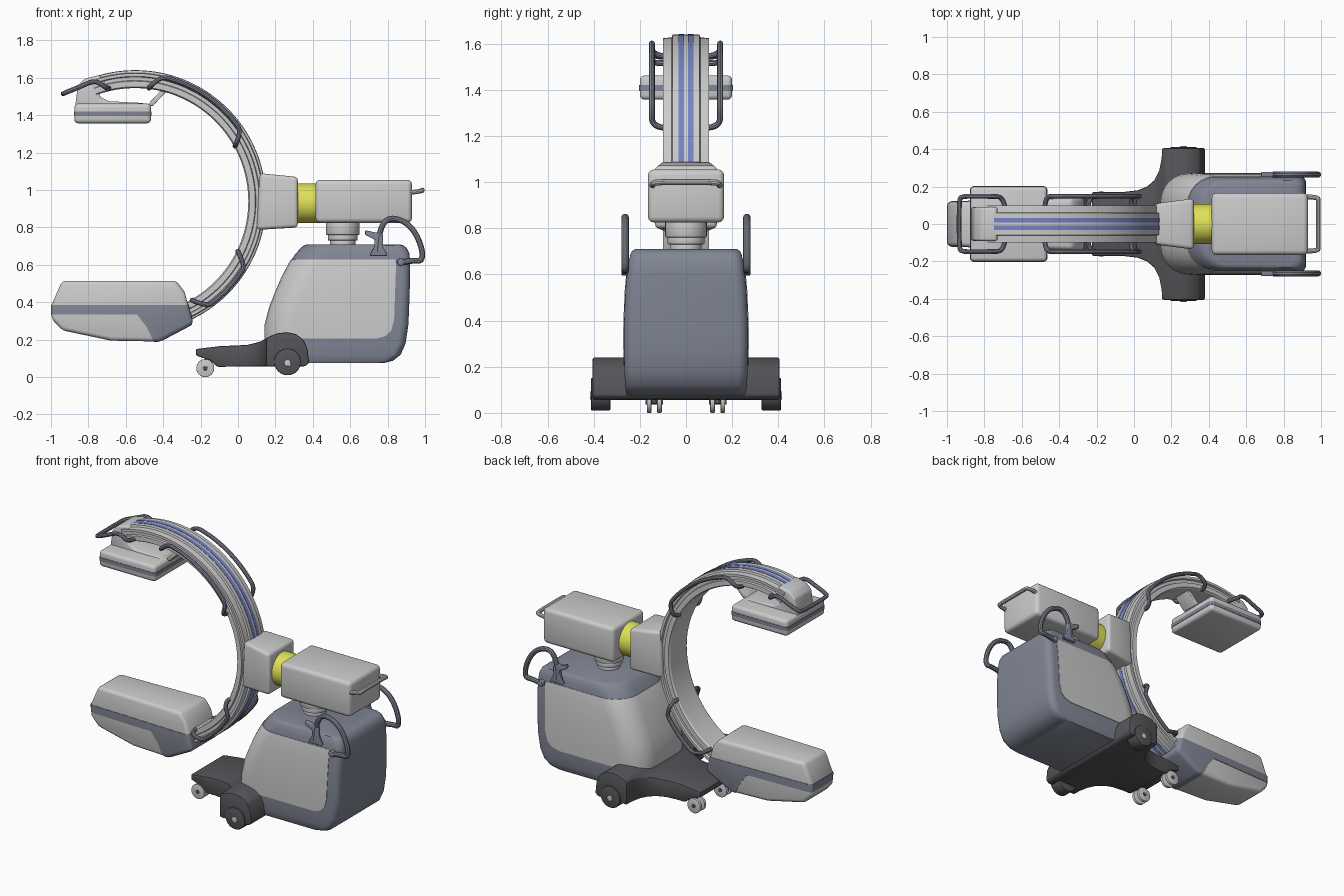
import bpy, bmesh
from math import radians, cos, sin, pi
from mathutils import Vector, Matrix

if "Cube" in bpy.data.objects:
    bpy.data.objects.remove(bpy.data.objects["Cube"])


def material(name, c):
    m = bpy.data.materials.new(name)
    m.diffuse_color = (*c, 1)
    m.use_nodes = True
    m.node_tree.nodes["Principled BSDF"].inputs["Base Color"].default_value = m.diffuse_color
    return m


SLATE = material("slate", (0.22, 0.24, 0.30))
DARK = material("charcoal", (0.09, 0.09, 0.10))
YELLOW = material("yellow", (0.75, 0.75, 0.10))
BLUE = material("blue", (0.18, 0.23, 0.55))


def finish(name, bm, mat=None):
    bmesh.ops.recalc_face_normals(bm, faces=bm.faces)
    me = bpy.data.meshes.new(name)
    bm.to_mesh(me)
    bm.free()
    ob = bpy.data.objects.new(name, me)
    bpy.context.collection.objects.link(ob)
    if mat:
        me.materials.append(mat)
    return ob


def apply_mod(ob, kind, **props):
    m = ob.modifiers.new(kind, kind)
    for k, v in props.items():
        setattr(m, k, v)
    bpy.context.view_layer.objects.active = ob
    bpy.ops.object.modifier_apply(modifier=m.name)


def bevel(ob, w, seg=3):
    apply_mod(ob, 'BEVEL', width=w, segments=seg, limit_method='ANGLE', angle_limit=radians(28))


def skin(name, rings, mat=None):
    """Bridge equal closed rings and cap both ends."""
    bm = bmesh.new()
    vs = [[bm.verts.new(p) for p in r] for r in rings]
    n = len(vs[0])
    for a, b in zip(vs, vs[1:]):
        for i in range(n):
            bm.faces.new((a[i], a[(i + 1) % n], b[(i + 1) % n], b[i]))
    bm.faces.new(vs[0])
    bm.faces.new(vs[-1])
    return finish(name, bm, mat)


def prism(name, pts, hw, mat=None, bev=0, y=0, seg=3):
    """Extrude an xz outline to both sides of y; hw may depend on x."""
    f = hw if callable(hw) else (lambda x: hw)
    ob = skin(name, [[(x, y + s * f(x), z) for x, z in pts] for s in (-1, 1)], mat)
    if bev:
        bevel(ob, bev, seg)
    return ob


def box(name, x0, x1, z0, z1, hw, mat=None, bev=0, y=0):
    return prism(name, [(x0, z0), (x1, z0), (x1, z1), (x0, z1)], hw, mat, bev, y)


def cylinder(name, c, r, depth, axis, mat=None, bev=0.006):
    bm = bmesh.new()
    rot = {'X': Matrix.Rotation(pi / 2, 4, 'Y'), 'Y': Matrix.Rotation(pi / 2, 4, 'X'), 'Z': Matrix()}[axis]
    bmesh.ops.create_cone(bm, cap_ends=True, segments=40, radius1=r, radius2=r, depth=depth,
                          matrix=Matrix.Translation(c) @ rot)
    ob = finish(name, bm, mat)
    if bev:
        bevel(ob, bev, 2)
    return ob


def tube(name, pts, r, mat=None):
    cu = bpy.data.curves.new(name, 'CURVE')
    cu.dimensions = '3D'
    cu.bevel_depth, cu.bevel_resolution, cu.use_fill_caps = r, 3, True
    sp = cu.splines.new('NURBS')
    sp.points.add(len(pts) - 1)
    for p, co in zip(sp.points, pts):
        p.co = (*co, 1)
    sp.order_u, sp.use_endpoint_u, sp.resolution_u = 3, True, 6
    ob = bpy.data.objects.new(name, cu)
    bpy.context.collection.objects.link(ob)
    if mat:
        cu.materials.append(mat)
    bpy.ops.object.select_all(action='DESELECT')
    ob.select_set(True)
    bpy.context.view_layer.objects.active = ob
    bpy.ops.object.convert(target='MESH')


def intersect(ob, cutter):
    apply_mod(ob, 'BOOLEAN', operation='INTERSECT', solver='EXACT', object=cutter)
    bpy.data.objects.remove(cutter)


def overlay(name, src, outline, mat=None, rounding=0):
    """Thin raised skin over src inside an xz outline."""
    bm = bmesh.new()
    bm.from_mesh(src.data)
    bm.normal_update()
    for v, n in [(v, v.normal.copy()) for v in bm.verts]:
        v.co += n * 0.003
    ob = finish(name, bm)
    ob.data.materials.clear()
    if mat:
        ob.data.materials.append(mat)
    intersect(ob, prism("cutter", outline, 1, None, rounding))


# C-shaped arm with stepped section and blue stripes
CX, CZ = -0.55, 0.94


def polar(deg, r, y):
    a = radians(deg)
    return (CX + r * cos(a), y, CZ + r * sin(a))


def sweep(name, sec, a0, a1, mat=None, n=72):
    return skin(name, [[polar(a0 + (a1 - a0) * i / n, r, y) for r, y in sec] for i in range(n + 1)], mat)


half = [(0.605, 0.085), (0.612, 0.096), (0.642, 0.096), (0.646, 0.085), (0.664, 0.085),
        (0.668, 0.099), (0.684, 0.099), (0.687, 0.062), (0.699, 0.058)]
sweep("c_arm", half + [(r, -y) for r, y in reversed(half)], 110, -70)
for s in (1, -1):
    sweep("arm_stripe", [(0.69, s * 0.008), (0.69, s * 0.032), (0.701, s * 0.032), (0.701, s * 0.008)],
          108, -68, BLUE)

# Grab rails beside the arm
for s in (1, -1):
    for a, b in ((83, 29), (-26, -60)):
        d = 5 if b > a else -5
        arc = [polar(a + d + (b - a - 2 * d) * i / 8, 0.682, s * 0.148) for i in range(9)]
        tube("arm_rail", [polar(a, 0.61, s * 0.09), polar(a, 0.615, s * 0.148)] + arc
             + [polar(b, 0.615, s * 0.148), polar(b, 0.61, s * 0.09)], 0.013, SLATE)

# Detector, its neck, strut and end handle
det = box("detector", -0.875, -0.465, 1.357, 1.462, 0.2, None, 0.02)
overlay("detector_band", det, [(-1, 1.395), (0, 1.395), (0, 1.42), (-1, 1.42)], SLATE)
prism("detector_neck", [(-0.872, 1.44), (-0.855, 1.56), (-0.82, 1.595), (-0.74, 1.615), (-0.70, 1.56),
                        (-0.745, 1.55), (-0.74, 1.50), (-0.69, 1.475), (-0.5, 1.465), (-0.5, 1.44)],
      0.09, None, 0.012)
prism("detector_strut", [(-0.49, 1.45), (-0.455, 1.45), (-0.375, 1.535), (-0.40, 1.545)], 0.06, None, 0.004)
side = [(-0.69, 0.09, 1.545), (-0.70, 0.145, 1.54), (-0.76, 0.148, 1.59), (-0.85, 0.148, 1.55),
        (-0.925, 0.148, 1.52), (-0.935, 0.12, 1.515)]
tube("end_handle", side + [(x, -y, z) for x, y, z in reversed(side)], 0.013, SLATE)

# X-ray generator housing with slate band
gen = prism("generator", [(-0.94, 0.515), (-0.33, 0.515), (-0.285, 0.455), (-0.24, 0.285), (-0.42, 0.19),
                          (-0.68, 0.195), (-0.94, 0.25), (-0.997, 0.31), (-0.997, 0.385)],
            lambda x: 0.148 + 0.03 * x, None, 0.022)
overlay("generator_band", gen, [(-1.1, 0.385), (0, 0.385), (0, 0.1), (-0.40, 0.1), (-0.45, 0.19),
                                (-0.49, 0.27), (-0.54, 0.335), (-1.1, 0.335)], SLATE)

# Arm carrier, yellow rotation ring, horizontal housing and its handle
prism("arm_carrier", [(0.10, 0.787), (0.32, 0.80), (0.32, 1.07), (0.115, 1.09)],
      lambda x: 0.095 + 0.13 * x, None, 0.02)
cylinder("rotation_ring", (0.37, 0, 0.93), 0.106, 0.14, 'X', YELLOW, 0)
box("arm_housing", 0.415, 0.93, 0.825, 1.055, 0.165, None, 0.025)
tube("housing_handle", [(0.91, 0.145, 0.985), (0.985, 0.145, 0.995), (0.985, 0.12, 1.0), (0.985, 0, 1.0),
                        (0.985, -0.12, 1.0), (0.985, -0.145, 0.995), (0.91, -0.145, 0.985)], 0.013)

# Lifting column
for z0, z1, r in ((0.69, 0.735, 0.068), (0.73, 0.765, 0.08), (0.76, 0.84, 0.09)):
    cylinder("lift_column", (0.56, 0, (z0 + z1) / 2), r, z1 - z0, 'Z')


# Cabinet body: stacked rounded outlines
def outline(z, xf, xb, hw):
    ring = []
    for cx, cy, r, a0 in ((xb - 0.045, hw - 0.045, 0.045, 0), (xf + 0.15, hw - 0.15, 0.15, 90),
                          (xf + 0.15, 0.15 - hw, 0.15, 180), (xb - 0.045, 0.045 - hw, 0.045, 270)):
        ring += [(cx + r * cos(radians(a0 + t * 15)), cy + r * sin(radians(a0 + t * 15)), z) for t in range(7)]
    return ring


body = skin("cabinet", [outline(*v) for v in (
    (0.075, 0.21, 0.78, 0.255), (0.088, 0.185, 0.83, 0.26), (0.12, 0.16, 0.87, 0.264), (0.18, 0.143, 0.896, 0.267),
    (0.28, 0.145, 0.911, 0.269), (0.37, 0.168, 0.915, 0.269), (0.46, 0.203, 0.918, 0.266),
    (0.54, 0.238, 0.92, 0.262), (0.61, 0.275, 0.92, 0.255), (0.66, 0.308, 0.917, 0.247),
    (0.69, 0.335, 0.903, 0.24), (0.704, 0.352, 0.885, 0.232), (0.71, 0.37, 0.86, 0.22))], SLATE)
overlay("cabinet_panel", body, [(0, 0.205), (0.74, 0.205), (0.79, 0.22), (0.82, 0.25), (0.835, 0.31),
                                (0.845, 0.60), (0.84, 0.63), (0, 0.63)])

# Push handles on the cabinet
for s in (1, -1):
    y = s * 0.264
    tube("push_handle", [(0.745, y, 0.67), (0.75, y, 0.76), (0.79, y, 0.85), (0.87, y, 0.845), (0.94, y, 0.79),
                         (0.985, y, 0.69), (0.985, y, 0.62), (0.94, y, 0.625), (0.87, y, 0.612)], 0.016, SLATE)
    prism("handle_bracket", [(0.705, 0.65), (0.80, 0.65), (0.775, 0.70), (0.775, 0.76), (0.75, 0.77),
                             (0.68, 0.785), (0.68, 0.76), (0.73, 0.735), (0.73, 0.70)], 0.014, SLATE, 0.005, y)
    cylinder("handle_pivot", (0.87, s * 0.255, 0.615), 0.02, 0.05, 'Y', SLATE)

# Wheeled base: side profile trimmed by the plan outline
base = prism("base", [(-0.225, 0.115), (-0.225, 0.15), (-0.1, 0.165), (0.05, 0.172), (0.12, 0.19), (0.17, 0.218),
                      (0.21, 0.234), (0.26, 0.24), (0.31, 0.23), (0.35, 0.20), (0.372, 0.15), (0.38, 0.075),
                      (0.36, 0.058), (-0.11, 0.055), (-0.15, 0.09)], 0.5, DARK)
plan = [(-0.4, 0.168), (-0.05, 0.172), (0.02, 0.18), (0.07, 0.2), (0.11, 0.235), (0.135, 0.285), (0.148, 0.35),
        (0.15, 0.405), (0.5, 0.405)]
plan += [(x, -y) for x, y in reversed(plan)]
intersect(base, skin("cutter", [[(x, y, z) for x, y in plan] for z in (-0.1, 0.5)]))
bevel(base, 0.008, 2)

# Rear wheels and twin front castors
for s in (1, -1):
    cylinder("rear_wheel", (0.265, s * 0.37, 0.081), 0.071, 0.084, 'Y', DARK)
    cylinder("rear_wheel_cap", (0.265, s * 0.408, 0.075), 0.018, 0.016, 'Y', None, 0.003)
    for y in (0.115, 0.16):
        cylinder("castor_wheel", (-0.175, s * y, 0.048), 0.048, 0.02, 'Y', None, 0.004)
    cylinder("castor_axle", (-0.175, s * 0.1375, 0.048), 0.012, 0.075, 'Y', DARK, 0.002)
    cylinder("castor_stem", (-0.165, s * 0.1375, 0.085), 0.011, 0.09, 'Z', DARK, 0)

# Smooth shading with sharp edges kept
bpy.ops.object.select_all(action='SELECT')
bpy.context.view_layer.objects.active = body
bpy.ops.object.shade_smooth_by_angle(angle=radians(32))
